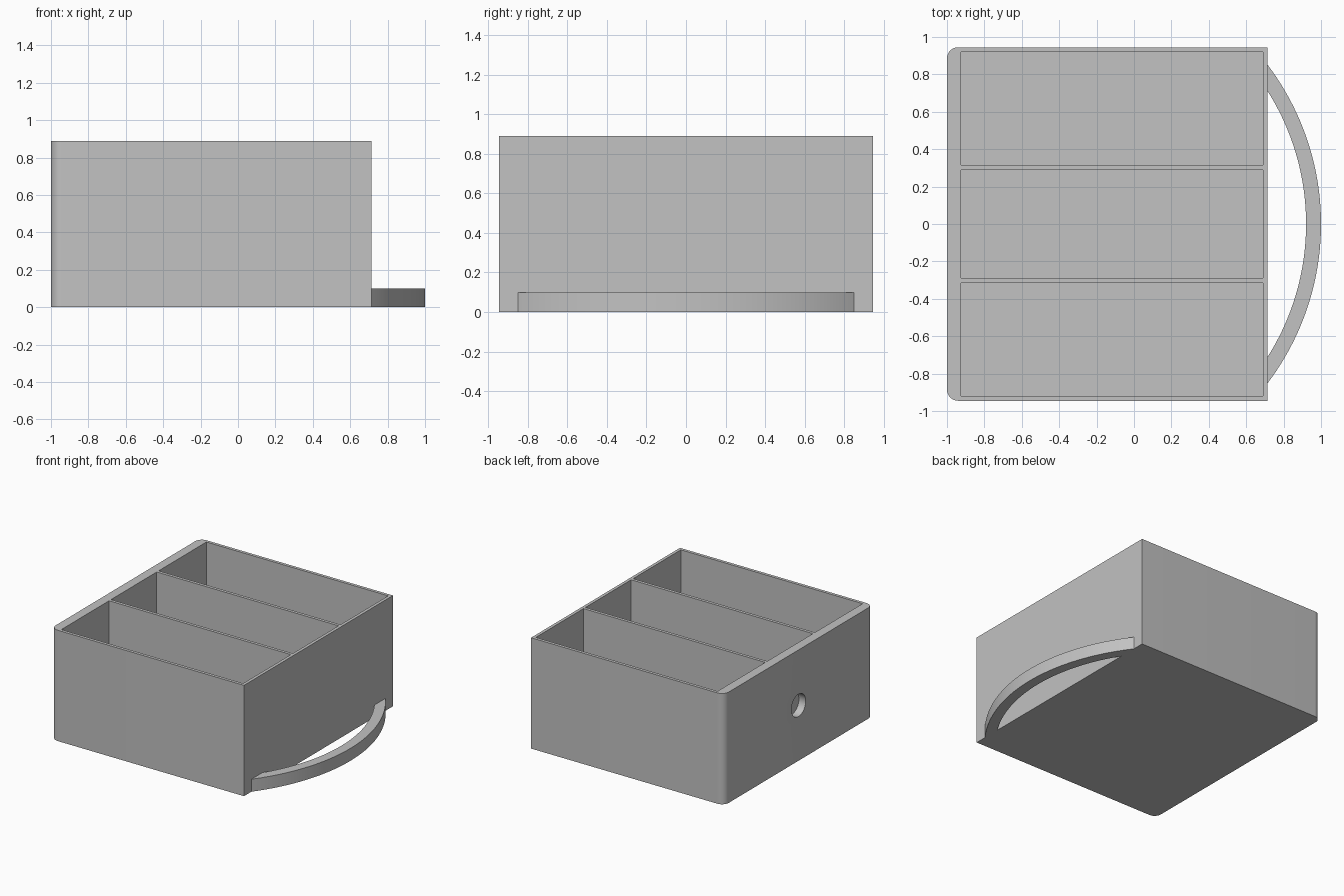
import bpy, bmesh
from math import acos, asin, cos, sin, pi
from mathutils import Matrix

if "Cube" in bpy.data.objects:
    bpy.data.objects.remove(bpy.data.objects["Cube"])

BACK, FACE, HALF_Y, HEIGHT = -1.0, 0.715, 0.945, 0.89
WALL, BACK_WALL, CORNER = 0.025, 0.075, 0.06

grey = bpy.data.materials.new("plain grey")
grey.use_nodes = True
grey.diffuse_color = (0.54, 0.54, 0.54, 1)
grey.node_tree.nodes["Principled BSDF"].inputs["Base Color"].default_value = grey.diffuse_color


def arc(cx, cy, r, start, end, steps):
    """Points along an arc, both ends included."""
    angles = [start + (end - start) * i / steps for i in range(steps + 1)]
    return [(cx + r * cos(a), cy + r * sin(a)) for a in angles]


def finish(name, bm):
    bmesh.ops.recalc_face_normals(bm, faces=bm.faces)
    mesh = bpy.data.meshes.new(name)
    bm.to_mesh(mesh)
    bm.free()
    mesh.materials.append(grey)
    obj = bpy.data.objects.new(name, mesh)
    bpy.context.collection.objects.link(obj)
    return obj


def prism(name, outline, z0, z1):
    """Extrude a flat outline upward."""
    bm = bmesh.new()
    face = bm.faces.new([bm.verts.new((x, y, z0)) for x, y in outline])
    top = bmesh.ops.extrude_face_region(bm, geom=[face])["geom"]
    verts = [v for v in top if isinstance(v, bmesh.types.BMVert)]
    bmesh.ops.translate(bm, verts=verts, vec=(0, 0, z1 - z0))
    return finish(name, bm)


def select(obj):
    bpy.ops.object.select_all(action='DESELECT')
    obj.select_set(True)
    bpy.context.view_layer.objects.active = obj


def cut(obj, cutter):
    cutter.hide_render = True
    mod = obj.modifiers.new("cut", 'BOOLEAN')
    mod.operation, mod.solver, mod.object = 'DIFFERENCE', 'EXACT', cutter
    select(obj)
    bpy.ops.object.modifier_apply(modifier=mod.name)
    bpy.data.objects.remove(cutter)


# Drawer body with its two back corners rounded
outline = [(FACE, -HALF_Y), (FACE, HALF_Y)]
outline += arc(BACK + CORNER, HALF_Y - CORNER, CORNER, pi / 2, pi, 10)
outline += arc(BACK + CORNER, CORNER - HALF_Y, CORNER, pi, 1.5 * pi, 10)
body = prism("drawer_body", outline, 0, HEIGHT)

# Three open compartments
x0, x1 = BACK + BACK_WALL, FACE - WALL
for y0, y1 in ((-0.92, -0.315), (-0.29, 0.29), (0.315, 0.92)):
    box = [(x0, y0), (x1, y0), (x1, y1), (x0, y1)]
    cut(body, prism("compartment_cutter", box, WALL, HEIGHT + 0.1))

# Round recess in the thick back wall
bm = bmesh.new()
bmesh.ops.create_cone(bm, cap_ends=True, segments=48, radius1=0.09, radius2=0.09, depth=0.12,
                      matrix=Matrix.Translation((BACK, 0, HEIGHT / 2)) @ Matrix.Rotation(pi / 2, 4, 'Y'))
cut(body, finish("recess_cutter", bm))

# Bow handle along the bottom of the drawer face
centre, outer, inner = -0.41, 1.41, 1.33
a_out, a_in = acos((FACE - centre) / outer), acos((FACE - centre) / inner)
bow = arc(centre, 0, outer, -a_out, a_out, 48) + arc(centre, 0, inner, a_in, -a_in, 48)
handle = prism("bow_handle", bow, 0, 0.1)

for part in (body, handle):
    select(part)
    bpy.ops.object.shade_smooth_by_angle(angle=pi / 6)
